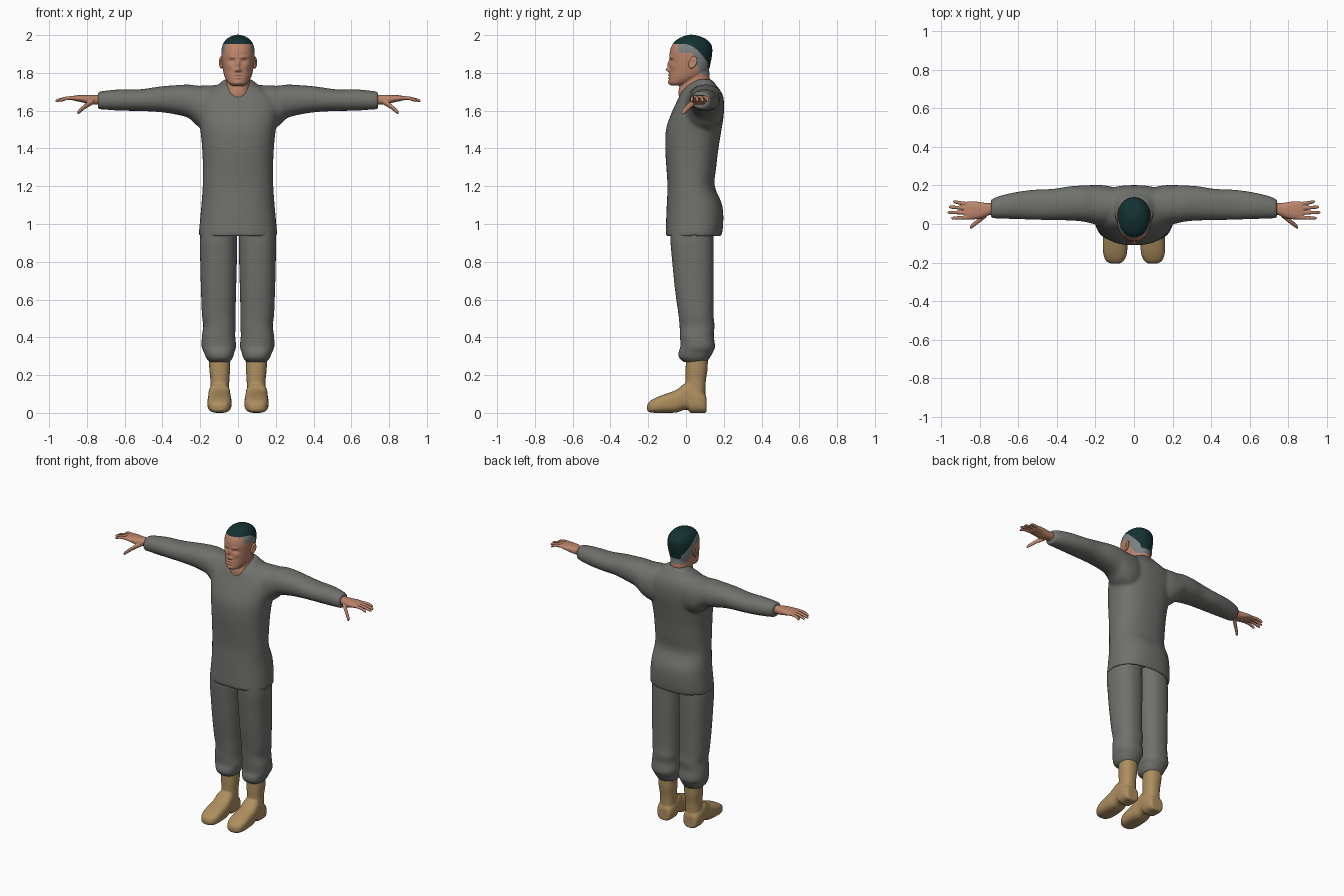
import bpy
import bmesh
from math import cos, sin, pi, exp
from mathutils import Vector

default_cube = bpy.data.objects.get("Cube")
if default_cube:
    bpy.data.objects.remove(default_cube, do_unlink=True)


def make_material(name, colour):
    material = bpy.data.materials.new(name)
    material.use_nodes = True
    rgba = (*colour, 1)
    material.diffuse_color = rgba
    material.node_tree.nodes["Principled BSDF"].inputs["Base Color"].default_value = rgba
    return material


cloth = make_material("grey cloth", (.16, .165, .15))
skin = make_material("skin", (.5, .235, .145))
hair = make_material("dark hair", (.007, .03, .03))
stubble = make_material("grey cropped hair", (.2, .225, .22))
leather = make_material("tan leather", (.42, .27, .115))


def spline(a, b, c, d, t):
    """Catmull-Rom blend between b and c."""
    return b + t / 2 * (c - a + t * (2 * a - 5 * b + 4 * c - d + t * (3 * (b - c) + d - a)))


def loft(bm, axis, rings, power=2.0, steps=4, segments=40, side=1):
    """Skin rounded sections (position, low u, high u, low v, high v) along an axis."""
    padded = [rings[0], *rings, rings[-1]]
    sections = []
    for i in range(len(rings) - 1):
        for s in range(steps):
            sections.append([spline(*column, s / steps) for column in zip(*padded[i:i + 4])])
    sections.append(rings[-1])
    loops = []
    for position, u_low, u_high, v_low, v_high in sections:
        loop = []
        for k in range(segments):
            angle = 2 * pi * k / segments
            cu, cv = [(abs(w) ** (2 / power)) * (1 if w > 0 else -1) for w in (cos(angle), sin(angle))]
            u = (u_low + u_high + cu * (u_high - u_low)) / 2
            v = (v_low + v_high + cv * (v_high - v_low)) / 2
            x, y, z = {"x": (position, u, v), "y": (u, position, v), "z": (u, v, position)}[axis]
            loop.append(bm.verts.new((x * side, y, z)))
        loops.append(loop)
    faces = [bm.faces.new(loops[0]), bm.faces.new(loops[-1][::-1])]
    for lower, upper in zip(loops, loops[1:]):
        for k in range(segments):
            j = (k + 1) % segments
            faces.append(bm.faces.new((lower[k], upper[k], upper[j], lower[j])))
    bmesh.ops.recalc_face_normals(bm, faces=faces)


def symmetric(rings):
    """Expand (z, half width, front, back) into full ring bounds."""
    return [(z, -half, half, front, back) for z, half, front, back in rings]


def finish(name, bm, material, voxel, smoothing=4, mirror=False):
    """Fuse overlapping volumes into one soft surface."""
    mesh = bpy.data.meshes.new(name)
    bm.to_mesh(mesh)
    bm.free()
    obj = bpy.data.objects.new(name, mesh)
    bpy.context.collection.objects.link(obj)
    if voxel:
        remesh = obj.modifiers.new("Fuse", "REMESH")
        remesh.mode = "VOXEL"
        remesh.voxel_size = voxel
        smooth = obj.modifiers.new("Soften", "SMOOTH")
        smooth.iterations = smoothing
    if mirror:
        obj.modifiers.new("Mirror", "MIRROR").use_mirror_merge = False
    evaluated = obj.evaluated_get(bpy.context.evaluated_depsgraph_get())
    obj.data = bpy.data.meshes.new_from_object(evaluated)
    obj.modifiers.clear()
    obj.data.name = name
    obj.data.materials.clear()
    obj.data.materials.append(material)
    obj.data.shade_smooth()
    return obj


# Long shirt: hollow hem, waist, chest and sloping collar, plus both sleeves
bm = bmesh.new()
loft(bm, "z", symmetric([
    (1.0, .17, -.07, .15), (.95, .188, -.085, .168), (.935, .207, -.106, .186),
    (1.0, .203, -.106, .197), (1.1, .194, -.102, .192), (1.2, .187, -.098, .152),
    (1.3, .186, -.104, .16), (1.4, .19, -.11, .172), (1.5, .2, -.106, .188),
    (1.58, .215, -.08, .2), (1.65, .215, -.048, .2), (1.7, .17, -.024, .186),
    (1.735, .11, .005, .16), (1.765, .073, .045, .138)]), power=2.35)
for side in (1, -1):
    loft(bm, "x", [
        (.06, .02, .18, 1.5, 1.735), (.15, -.01, .2, 1.49, 1.735), (.21, .0, .202, 1.515, 1.732),
        (.26, .012, .2, 1.56, 1.738), (.33, .018, .196, 1.58, 1.735), (.42, .02, .182, 1.593, 1.727),
        (.52, .022, .178, 1.598, 1.713), (.62, .026, .164, 1.6, 1.713), (.7, .028, .145, 1.605, 1.706),
        (.742, .03, .127, 1.608, 1.7)], power=2.2, side=side)
finish("shirt", bm, cloth, .009, 7)

# Trouser legs, bloused over the boots
bm = bmesh.new()
loft(bm, "z", [
    (1.08, .005, .17, -.07, .14), (.94, .004, .2, -.083, .145), (.8, .006, .2, -.073, .147),
    (.65, .01, .196, -.058, .146), (.52, .013, .191, -.04, .146), (.46, .012, .184, -.034, .151),
    (.41, .015, .191, -.032, .147), (.35, .01, .192, -.03, .154), (.32, .02, .18, -.04, .142),
    (.29, .028, .168, -.036, .125), (.268, .045, .148, -.01, .108)], power=2.3)
finish("trouser_legs", bm, cloth, .008, 3, mirror=True)

# Boots: upright shaft fused with a foot that has an arch and a heel
bm = bmesh.new()
loft(bm, "z", [
    (.03, .045, .15, .0, .104), (.1, .046, .148, -.004, .102), (.17, .046, .146, -.002, .105),
    (.23, .042, .152, -.002, .114), (.3, .042, .154, .0, .116)], power=2.3)
loft(bm, "y", [
    (-.206, .08, .115, .015, .04), (-.194, .056, .142, .004, .06), (-.16, .038, .158, .0, .08),
    (-.11, .034, .162, .0, .1), (-.05, .036, .16, .002, .122), (-.015, .04, .157, .014, .15),
    (.012, .041, .156, .016, .16), (.024, .041, .156, .0, .15), (.07, .041, .156, .0, .12),
    (.1, .05, .147, .0, .1), (.108, .06, .137, .005, .08)], power=2.8)
finish("boots", bm, leather, .006, 3, mirror=True)

# Hands: flat palm, four fingers and a lowered thumb
bm = bmesh.new()
loft(bm, "x", [
    (.71, .048, .108, 1.63, 1.685), (.75, .046, .108, 1.632, 1.684), (.79, .03, .112, 1.634, 1.684),
    (.83, .024, .118, 1.645, 1.683), (.865, .024, .116, 1.652, 1.68), (.88, .035, .105, 1.656, 1.675)],
    power=2.4)


def finger(points, radius):
    """A rounded digit through three joints."""
    start, middle, end = map(Vector, points)
    path = [(start, 1.1), (middle, 1), (end.lerp(middle, .15), .85), (end, .3)]
    loft(bm, "x", [(p.x, p.y - radius * f, p.y + radius * f, p.z - radius * f, p.z + radius * f)
                   for p, f in path], segments=16)


for base_y, tip_y, tip_x in ((.034, .03, .947), (.058, .06, .967), (.081, .088, .96), (.103, .117, .938)):
    finger([(.85, base_y, 1.667), (.905, (base_y + tip_y) / 2, 1.666), (tip_x, tip_y, 1.652)], .0095)
finger([(.765, .05, 1.65), (.81, .014, 1.622), (.85, -.018, 1.588)], .014)
finish("hands", bm, skin, .0035, 3, mirror=True)

# Head and neck
bm = bmesh.new()
loft(bm, "z", symmetric([
    (1.733, .03, -.078, -.02), (1.745, .05, -.09, .02), (1.775, .069, -.09, .085),
    (1.81, .079, -.087, .118), (1.86, .086, -.086, .132), (1.905, .088, -.087, .139),
    (1.945, .083, -.075, .136), (1.975, .065, -.05, .112), (1.993, .038, -.015, .075),
    (2.002, .01, .015, .04)]), power=2.15)
loft(bm, "z", symmetric([
    (1.64, .09, -.03, .15), (1.69, .075, -.04, .14), (1.73, .064, -.034, .13),
    (1.77, .063, -.02, .126), (1.83, .062, .0, .122)]))
head = finish("head", bm, skin, .004, 5)

# Facial relief: (x, z, spread x, spread z, push along y)
relief = [
    (0, 1.817, .012, .011, -.02), (0, 1.845, .009, .02, -.013), (.013, 1.812, .007, .006, -.006),
    (.032, 1.863, .015, .009, .011), (.032, 1.861, .009, .005, -.005), (.032, 1.884, .02, .006, -.005),
    (0, 1.788, .02, .005, -.007), (0, 1.774, .017, .005, -.006), (0, 1.781, .022, .0025, .005),
    (0, 1.748, .018, .01, -.005), (.045, 1.835, .014, .014, -.004)]
for vertex in head.data.vertices:
    x, y, z = vertex.co
    if y < -.02:
        vertex.co.y += sum(push * exp(-((abs(x) - cx) / sx) ** 2 - ((z - cz) / sz) ** 2)
                           for cx, cz, sx, sz, push in relief)

# Hair colours follow a hairline that drops towards the nape
head.data.materials.append(hair)
head.data.materials.append(stubble)
for face in head.data.polygons:
    x, y, z = face.center
    hairline = 1.953 - 6.5 * max(0, y + .01) ** 2
    if y > .115:
        hairline = min(hairline, 1.825)
    fade_line = 1.905 if y < .035 else max(1.79, 1.9 - 2.2 * (y - .035))
    if z > hairline:
        face.material_index = 1
    elif y > -.04 and z > fade_line:
        face.material_index = 2

# Ears: tilted discs with a hollowed outer face
bm = bmesh.new()
bmesh.ops.create_uvsphere(bm, u_segments=24, v_segments=16, radius=1)
for vertex in bm.verts:
    x, y, z = vertex.co
    bowl = .8 * exp(-(y * y + z * z) * 4) if x > 0 else 0
    vertex.co = (.089 + .012 * (x - bowl) + .006 * y, .036 + .022 * y + .008 * z, 1.855 + .032 * z)
finish("ears", bm, skin, None, mirror=True)
